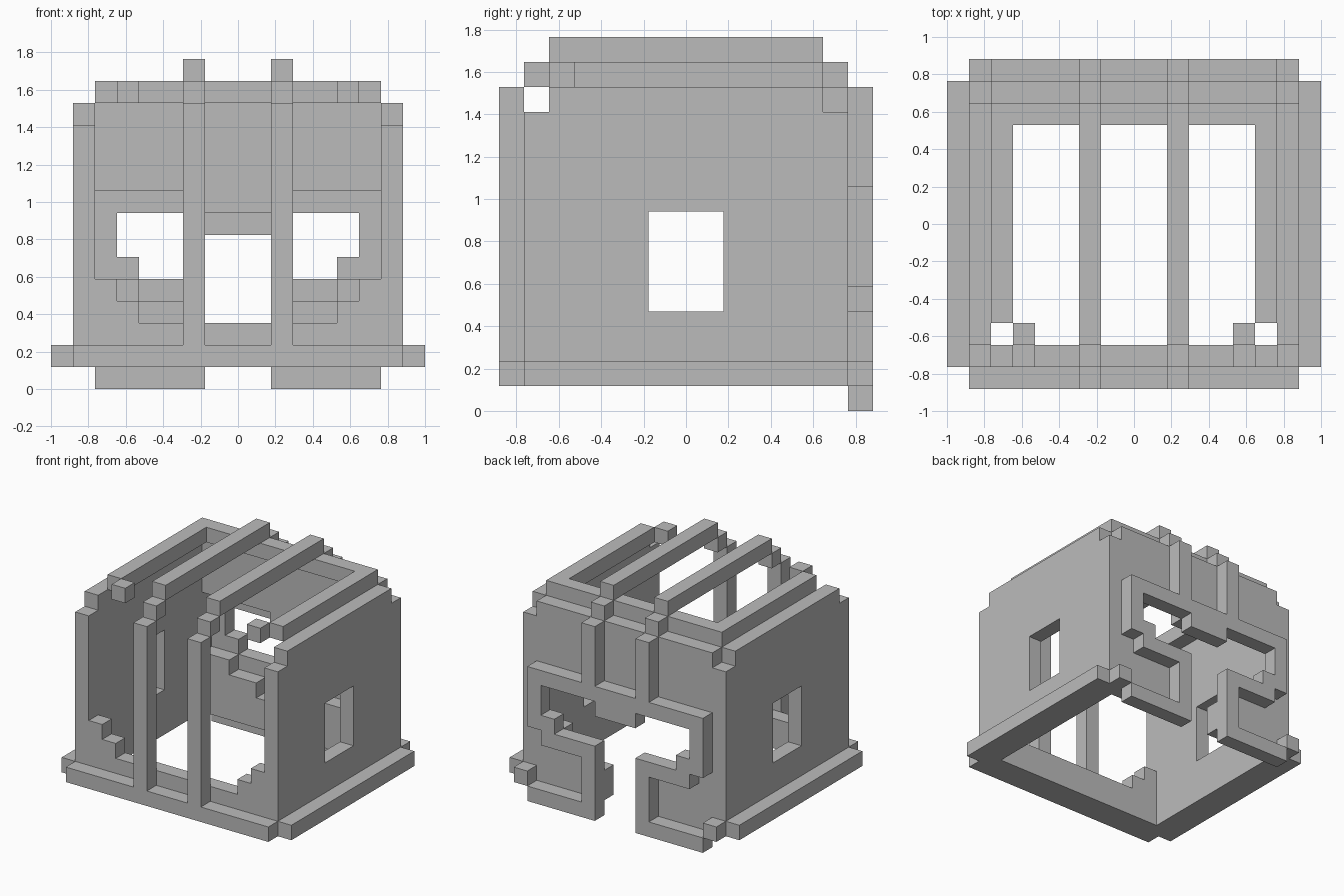
import bpy, bmesh, math
from itertools import product

if "Cube" in bpy.data.objects:
    bpy.data.objects.remove(bpy.data.objects["Cube"])

U = 2 / 17          # one block
NX, NY = 17, 15     # blocks across and deep

grey = bpy.data.materials.new("plain grey")
grey.diffuse_color = (0.5, 0.5, 0.5, 1)
grey.use_nodes = True
grey.node_tree.nodes["Principled BSDF"].inputs["Base Color"].default_value = grey.diffuse_color


def box(x0, x1, y0, y1, z0, z1):
    """Blocks of a box, mirrored left to right."""
    cells = set(product(range(x0, x1), range(y0, y1), range(z0, z1)))
    return cells | {(NX - 1 - x, y, z) for x, y, z in cells}


parts = {}

# Ledge round the foot, with loose corner blocks at the back
parts["base_ledge"] = (box(1, 16, 0, 1, 1, 2) | box(0, 1, 1, 14, 1, 2)
                       | box(1, 2, 14, 15, 1, 2))

# Side walls with lowered corners and a window
parts["side_walls"] = (box(1, 2, 1, 14, 1, 12) | box(1, 2, 2, 13, 12, 13)) \
    - box(1, 2, 6, 9, 4, 8)

# Low front sill stepping up at the corners
parts["front_sill"] = (box(2, 15, 1, 2, 1, 3) | box(2, 4, 1, 2, 3, 4)
                       | box(2, 3, 1, 2, 4, 5))

# Back wall with stepped openings and a central doorway
parts["back_wall"] = box(2, 15, 13, 14, 1, 13) \
    - box(2, 7, 13, 14, 5, 9) - box(4, 7, 13, 14, 4, 5) \
    - box(6, 7, 13, 14, 3, 4) - box(7, 10, 13, 14, 1, 8)

# Raised outline on the back: brow, cheeks, lower bars, feet
parts["back_relief"] = (box(2, 15, 14, 15, 8, 9) | box(7, 10, 14, 15, 7, 8)
                        | box(2, 3, 14, 15, 5, 8) | box(3, 4, 14, 15, 5, 6)
                        | box(3, 7, 14, 15, 4, 5) | box(6, 7, 14, 15, 0, 4)
                        | box(2, 7, 14, 15, 0, 1))

# Roof rim and loose front corner blocks
parts["roof_rim"] = (box(2, 3, 3, 13, 13, 14) | box(2, 15, 12, 13, 13, 14)
                     | box(3, 4, 2, 3, 13, 14))

# Two ribs running up the front, over the roof and down the back
parts["ribs"] = (box(6, 7, 0, 1, 1, 13) | box(6, 7, 1, 2, 13, 14)
                 | box(6, 7, 2, 13, 14, 15) | box(6, 7, 13, 14, 13, 14)
                 | box(6, 7, 14, 15, 9, 13))

solid = set().union(*parts.values())


def build(name, cells):
    """Outer skin of the blocks, merged into large flat faces."""
    bm = bmesh.new()
    for c in sorted(cells):
        for axis, side in product(range(3), (0, 1)):
            n = list(c)
            n[axis] += 2 * side - 1
            if tuple(n) in solid:
                continue
            corners = []
            for a, b in ((0, 0), (1, 0), (1, 1), (0, 1)):
                p = list(c)
                p[axis] += side
                p[(axis + 1) % 3] += a
                p[(axis + 2) % 3] += b
                corners.append(bm.verts.new(((p[0] - NX / 2) * U,
                                             (p[1] - NY / 2) * U, p[2] * U)))
            bm.faces.new(corners if side else corners[::-1])
    bmesh.ops.remove_doubles(bm, verts=bm.verts, dist=U / 100)
    bmesh.ops.dissolve_limit(bm, angle_limit=math.radians(1),
                             verts=bm.verts, edges=bm.edges)
    mesh = bpy.data.meshes.new(name)
    bm.to_mesh(mesh)
    bm.free()
    mesh.materials.append(grey)
    bpy.context.collection.objects.link(bpy.data.objects.new(name, mesh))


for name, cells in parts.items():
    build(name, cells)
